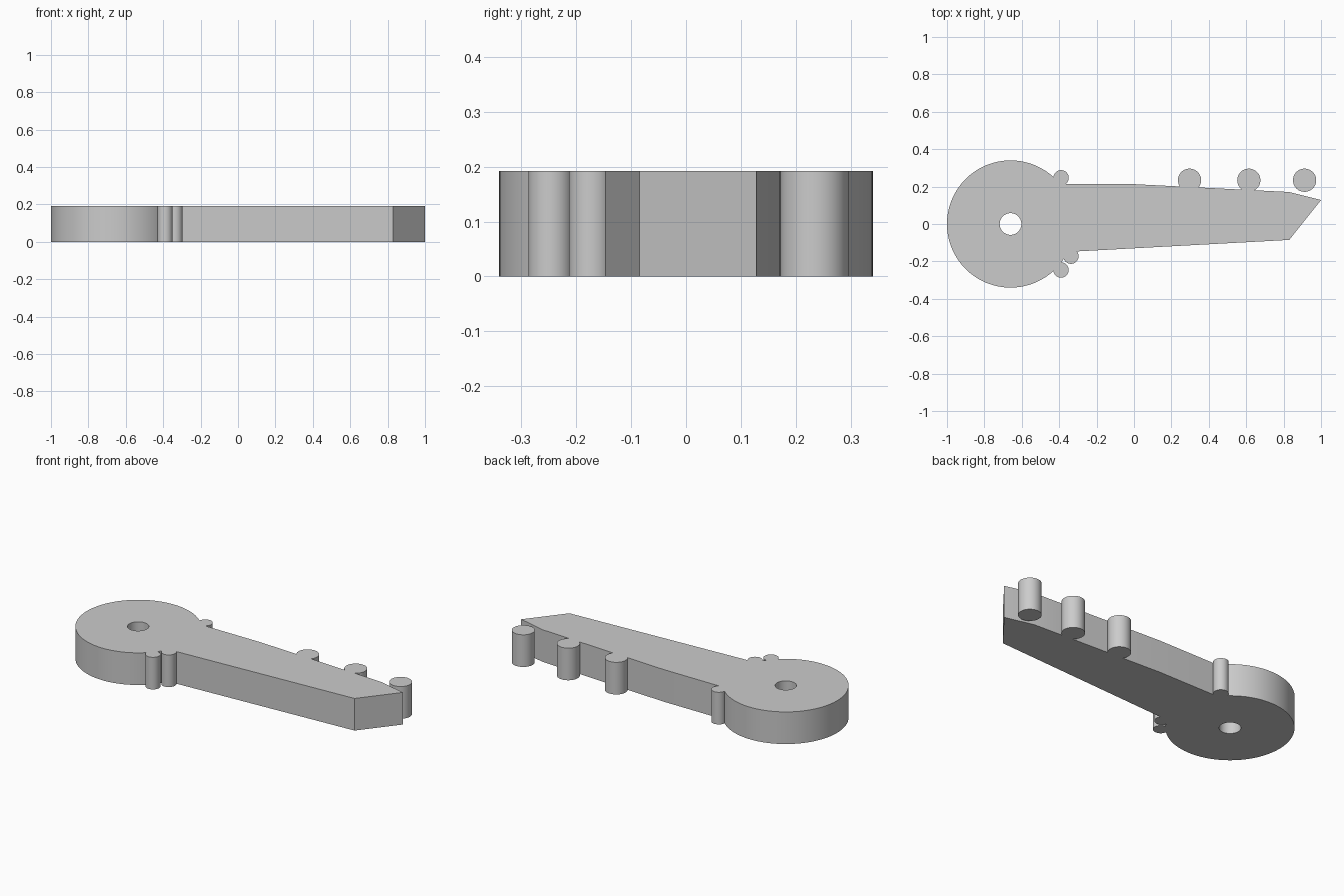
import bpy
import bmesh

cube = bpy.data.objects.get("Cube")
if cube:
    bpy.data.objects.remove(cube, do_unlink=True)

HEIGHT = 0.192

grey = bpy.data.materials.new("plain grey")
grey.use_nodes = True
colour = (0.6, 0.6, 0.6, 1)
grey.diffuse_color = colour
grey.node_tree.nodes["Principled BSDF"].inputs["Base Color"].default_value = colour


def cylinder(name, x, y, radius, sides=48, z=HEIGHT / 2, depth=HEIGHT):
    bpy.ops.mesh.primitive_cylinder_add(
        vertices=sides, radius=radius, depth=depth, location=(x, y, z))
    ob = bpy.context.object
    ob.name = name
    ob.data.materials.append(grey)
    return ob


def prism(name, outline):
    bm = bmesh.new()
    base = bm.faces.new([bm.verts.new((x, y, 0)) for x, y in outline])
    top = bmesh.ops.extrude_face_region(bm, geom=[base])["geom"]
    bmesh.ops.translate(bm, vec=(0, 0, HEIGHT),
                        verts=[v for v in top if isinstance(v, bmesh.types.BMVert)])
    bmesh.ops.recalc_face_normals(bm, faces=bm.faces)
    mesh = bpy.data.meshes.new(name)
    bm.to_mesh(mesh)
    bm.free()
    mesh.materials.append(grey)
    ob = bpy.data.objects.new(name, mesh)
    bpy.context.collection.objects.link(ob)
    return ob


def combine(target, other, operation):
    mod = target.modifiers.new(operation.lower(), "BOOLEAN")
    mod.operation = operation
    mod.solver = "EXACT"
    mod.object = other
    bpy.context.view_layer.objects.active = target
    bpy.ops.object.modifier_apply(modifier=mod.name)
    bpy.data.objects.remove(other, do_unlink=True)


def smooth(ob):
    bpy.ops.object.select_all(action="DESELECT")
    ob.select_set(True)
    bpy.context.view_layer.objects.active = ob
    bpy.ops.object.shade_smooth_by_angle(angle=0.5)


# Round hub with the tapered, pointed arm
body = cylinder("lever_body", -0.66, 0, 0.34, 128)
arm = prism("arm", [(-0.5, -0.157), (0.83, -0.085), (1, 0.128),
                    (0.83, 0.171), (0, 0.213), (-0.5, 0.213)])
combine(body, arm, "UNION")

# Small pins where the arm meets the hub, larger pins along the back edge
for x, y, r in [(-0.39, 0.247, 0.041), (-0.39, -0.246, 0.041),
                (-0.337, -0.172, 0.041), (0.297, 0.234, 0.062),
                (0.614, 0.234, 0.062)]:
    combine(body, cylinder("pin", x, y, r), "UNION")

# Pivot hole through the hub
combine(body, cylinder("hole", -0.66, 0, 0.058, depth=1), "DIFFERENCE")
smooth(body)

# Pin standing free beside the tip
smooth(cylinder("tip_pin", 0.912, 0.234, 0.062))
